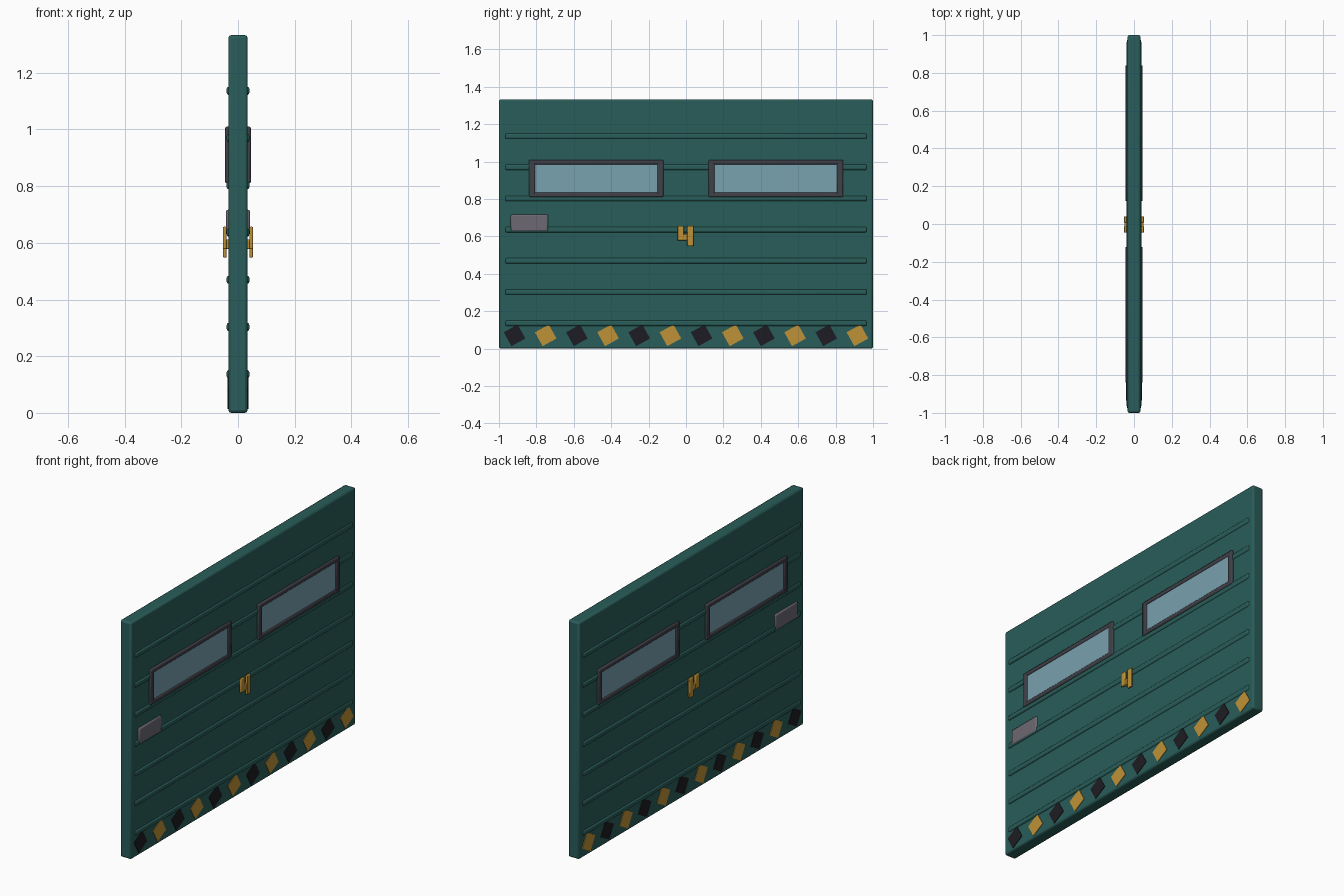
import bpy, bmesh, math
from mathutils import Matrix, Vector

if "Cube" in bpy.data.objects:
    bpy.data.objects.remove(bpy.data.objects["Cube"])


def mat(name, rgb):
    m = bpy.data.materials.new(name)
    m.diffuse_color = (*rgb, 1)
    m.use_nodes = True
    m.node_tree.nodes["Principled BSDF"].inputs["Base Color"].default_value = m.diffuse_color
    return m


TEAL = mat("teal_paint", (0.022, 0.11, 0.10))
DARK = mat("dark_frame", (0.05, 0.05, 0.065))
GLASS = mat("glass", (0.19, 0.36, 0.43))
GREY = mat("grey_plate", (0.15, 0.14, 0.17))
GOLD = mat("yellow", (0.52, 0.29, 0.04))
BLACK = mat("black", (0.012, 0.012, 0.017))


def add_box(bm, x, y, z, rot=0):
    """Box from (min, max) ranges, spun about its own x axis."""
    c = Vector([(r[0] + r[1]) / 2 for r in (x, y, z)])
    s = [r[1] - r[0] for r in (x, y, z)]
    m = Matrix.Translation(c) @ Matrix.Rotation(rot, 4, 'X') @ Matrix.Diagonal((*s, 1))
    bmesh.ops.create_cube(bm, size=1, matrix=m)


def part(name, boxes, material, bevel=0.0, segments=2, mirror=True):
    """One object from a list of boxes, repeated on the other face of the panel."""
    bm = bmesh.new()
    for b in boxes:
        add_box(bm, *b)
    me = bpy.data.meshes.new(name)
    bm.to_mesh(me)
    bm.free()
    me.materials.append(material)
    ob = bpy.data.objects.new(name, me)
    bpy.context.collection.objects.link(ob)
    if bevel:
        bv = ob.modifiers.new("bevel", 'BEVEL')
        bv.width, bv.segments = bevel, segments
    if mirror:
        ob.modifiers.new("mirror", 'MIRROR')
    bpy.context.view_layer.objects.active = ob
    ob.select_set(True)
    bpy.ops.object.shade_smooth_by_angle(angle=math.radians(35))
    ob.select_set(False)
    return ob


# Main door slab
part("door_panel", [((-0.034, 0.034), (-1, 1), (0, 1.333))], TEAL, 0.01, mirror=False)

# Horizontal ribs
for i in range(7):
    z = 0.1365 + i / 6
    part(f"rib_{i + 1}", [((0.02, 0.04), (-0.967, 0.967), (z - 0.015, z + 0.015))],
         TEAL, 0.008)

# Windows: four-bar frame with recessed glass
for side, cy in (("left", -0.48), ("right", 0.48)):
    y0, y1, z0, z1 = cy - 0.36, cy + 0.36, 0.81, 1.01
    fx = (0.015, 0.046)
    part(f"window_frame_{side}", [
        (fx, (y0, y1), (z1 - 0.025, z1)),
        (fx, (y0, y1), (z0, z0 + 0.025)),
        (fx, (y0, y0 + 0.034), (z0, z1)),
        (fx, (y1 - 0.034, y1), (z0, z1))], DARK, 0.007)
    part(f"window_glass_{side}",
         [((0.02, 0.041), (y0 + 0.03, y1 - 0.03), (z0 + 0.02, z1 - 0.02))], GLASS)

# Lock plate
part("lock_plate", [((0.015, 0.043), (-0.937, -0.737), (0.627, 0.717))], GREY, 0.008)

# Handle: two upright bars joined by a short bridge
part("handle", [
    ((0.040, 0.053), (-0.046, -0.012), (0.578, 0.657)),
    ((0.040, 0.053), (0.006, 0.040), (0.548, 0.657)),
    ((0.025, 0.050), (-0.030, 0.025), (0.578, 0.612))], GOLD, 0.004)

# Hazard blocks along the bottom edge, alternating colours
for i in range(12):
    cy, h = -11 / 12 + i / 6, 0.0425
    part(f"hazard_block_{i + 1}",
         [((0.02, 0.037), (cy - h, cy + h), (0.071 - h, 0.071 + h), math.radians(29))],
         GOLD if i % 2 else BLACK)
